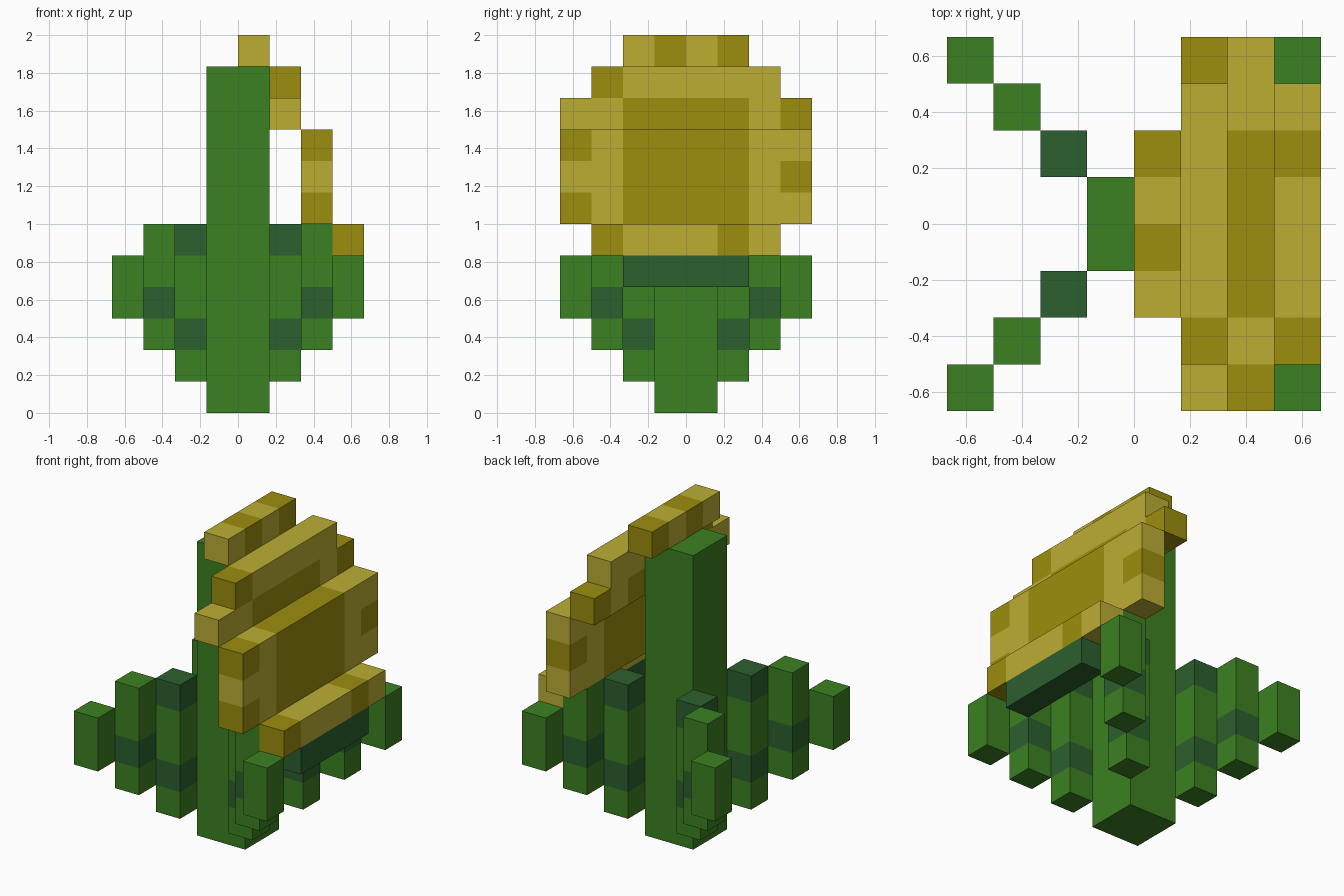
import bpy
import bmesh
from mathutils import Vector

cube = bpy.data.objects.get("Cube")
if cube:
    bpy.data.objects.remove(cube, do_unlink=True)

U = 1 / 6  # one block


def material(name, rgb):
    """Flat material from an sRGB 0-255 colour."""
    lin = [((c / 255 + 0.055) / 1.055) ** 2.4 for c in rgb]
    mat = bpy.data.materials.new(name)
    mat.use_nodes = True
    mat.diffuse_color = (*lin, 1)
    bsdf = mat.node_tree.nodes["Principled BSDF"]
    bsdf.inputs["Base Color"].default_value = (*lin, 1)
    bsdf.inputs["Roughness"].default_value = 0.9
    return mat


LEAF = material("leaf green", (60, 129, 34))
DEEP = material("deep green", (44, 96, 46))
YELLOW = material("pale yellow", (188, 174, 52))
OCHRE = material("ochre yellow", (156, 141, 13))


def block(name, lo, hi, base, accent=None, patches=()):
    """Box in block units; patches are (y0, y1, z0, z1) areas in the accent colour."""
    lo, hi = Vector(lo), Vector(hi)
    bm = bmesh.new()
    bmesh.ops.create_cube(bm, size=1)
    for v in bm.verts:
        v.co = (lo + hi) / 2 + v.co * (hi - lo)
    # Cut the box along every patch border
    cuts = {(1, c) for p in patches for c in p[:2]} | {(2, c) for p in patches for c in p[2:]}
    for axis, c in sorted(cuts):
        if lo[axis] < c < hi[axis]:
            normal = Vector((0, 0, 0))
            normal[axis] = 1
            bmesh.ops.bisect_plane(bm, geom=bm.verts[:] + bm.edges[:] + bm.faces[:],
                                   plane_co=normal * c, plane_no=normal)
    # Colour each face by the block just beneath it
    bm.normal_update()
    for f in bm.faces:
        p = f.calc_center_median() - f.normal * 0.25
        f.material_index = int(any(a < p.y < b and c < p.z < d for a, b, c, d in patches))
    bmesh.ops.scale(bm, vec=(U, U, U), verts=bm.verts)
    mesh = bpy.data.meshes.new(name)
    bm.to_mesh(mesh)
    bm.free()
    mesh.materials.append(base)
    if accent:
        mesh.materials.append(accent)
    obj = bpy.data.objects.new(name, mesh)
    bpy.context.collection.objects.link(obj)


# Stem
block("stem", (-1, -1, 0), (1, 1, 11), LEAF)

# Four diagonal leaves, each of three columns: bottom, top, dark bands
COLUMNS = [("inner", 1, 6, [(2, 3), (5, 6)]), ("middle", 2, 6, [(3, 4)]), ("outer", 3, 5, [])]
for sx, side in ((1, "left"), (-1, "right")):
    for sy, end in ((-1, "front"), (1, "back")):
        for i, (part, z0, z1, bands) in enumerate(COLUMNS, 1):
            x, y = sx * (i + 0.5), sy * (i + 0.5)
            block(f"leaf_{end}_{side}_{part}", (x - 0.5, y - 0.5, z0), (x + 0.5, y + 0.5, z1),
                  LEAF, DEEP, [(y - 0.5, y + 0.5, *b) for b in bands])

# Stepped flower head, from top to bottom
block("petal_top", (0, -2, 11), (1, 2, 12), YELLOW, OCHRE, [(-1, 0, 11, 12), (1, 2, 11, 12)])
block("petal_upper", (1, -3, 10), (2, 3, 11), YELLOW, OCHRE, [(-3, -2, 10, 11)])
block("flower_upper", (1, -4, 9), (2, 4, 10), YELLOW, OCHRE, [(-2, 2, 9, 10), (3, 4, 9, 10)])
block("flower_face", (2, -4, 6), (3, 4, 9), YELLOW, OCHRE,
      [(-2, 2, 6, 9), (-4, -3, 6, 7), (-4, -3, 8, 9), (3, 4, 7, 8)])
block("petal_lower", (3, -3, 5), (4, 3, 6), YELLOW, OCHRE, [(-3, -2, 5, 6), (1, 2, 5, 6)])
block("flower_base", (3, -2, 4), (4, 2, 5), DEEP)
